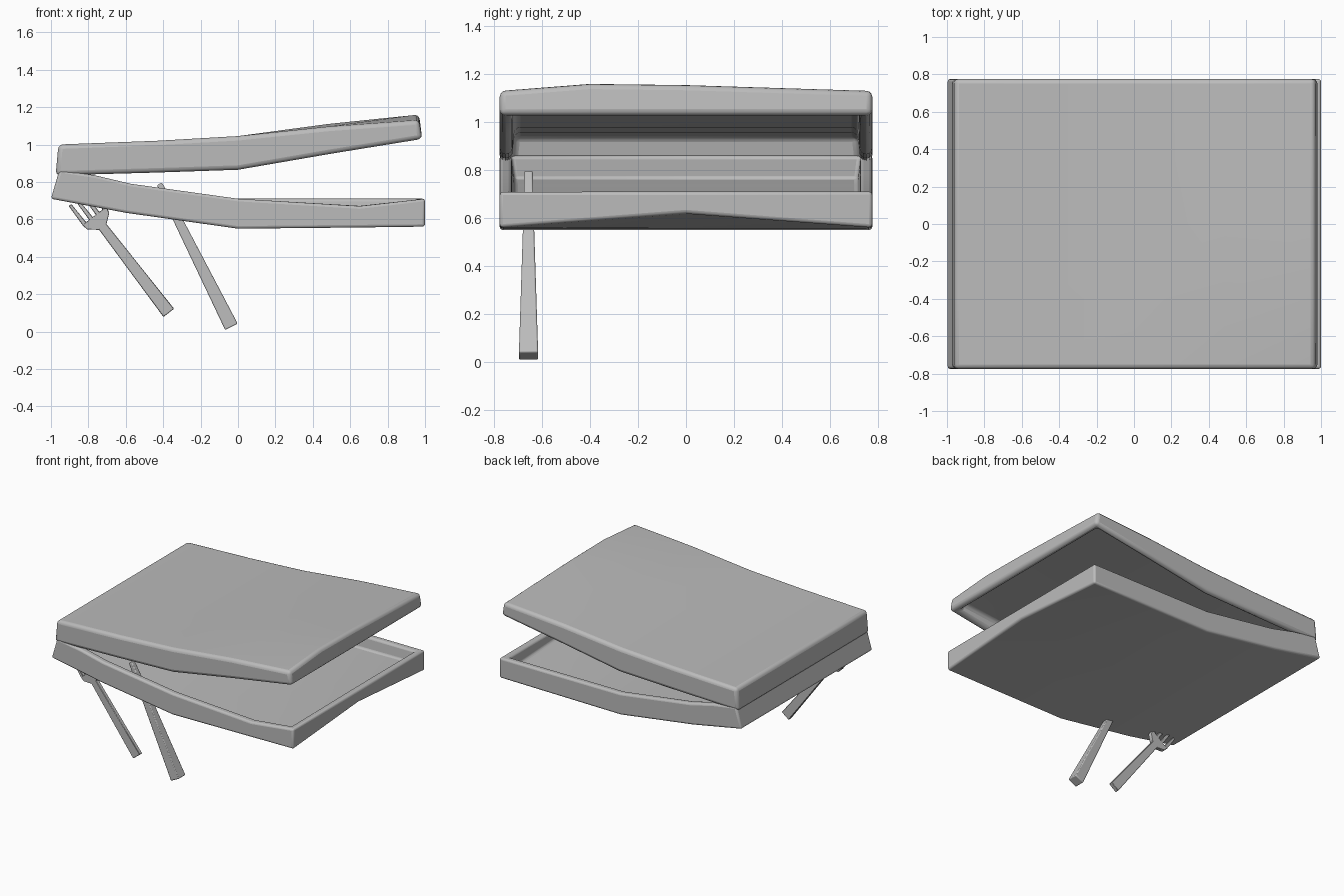
import bpy, bmesh
from math import atan2
from mathutils import Vector, Matrix

cube = bpy.data.objects.get("Cube")
if cube:
    bpy.data.objects.remove(cube, do_unlink=True)

grey = bpy.data.materials.new("plain grey")
grey.use_nodes = True
grey.diffuse_color = (0.5, 0.5, 0.5, 1)
grey.node_tree.nodes["Principled BSDF"].inputs["Base Color"].default_value = (0.5, 0.5, 0.5, 1)

HALF_Y = 0.775


def finish(name, bm, bevel, segments):
    """Turn a bmesh into a bevelled, smooth shaded object."""
    bmesh.ops.recalc_face_normals(bm, faces=bm.faces[:])
    mesh = bpy.data.meshes.new(name)
    bm.to_mesh(mesh)
    bm.free()
    mesh.materials.append(grey)
    obj = bpy.data.objects.new(name, mesh)
    bpy.context.collection.objects.link(obj)
    mod = obj.modifiers.new("soft edges", "BEVEL")
    mod.width, mod.segments = bevel, segments
    mod.limit_method, mod.angle_limit = "ANGLE", 0.75
    bpy.ops.object.select_all(action="DESELECT")
    obj.select_set(True)
    bpy.context.view_layer.objects.active = obj
    bpy.ops.object.shade_smooth_by_angle(angle=0.8)
    return obj


def along(points, x):
    """Height of a bent line at x."""
    for (x0, z0), (x1, z1) in zip(points, points[1:]):
        if x <= x1 or (x1, z1) == points[-1]:
            return z0 + (z1 - z0) * (x - x0) / (x1 - x0)


def shell(name, low, high, ends_low, ends_high, x_cuts, y_cuts, open_up, depth, shape, bevel):
    """Bent rectangular dish: low and high give the side outline."""
    bm = bmesh.new()
    bmesh.ops.create_cube(bm, size=1)
    bmesh.ops.transform(bm, matrix=Matrix.Diagonal((2, 2 * HALF_Y, 1, 1)), verts=bm.verts)
    for axis, cuts in (((1, 0, 0), x_cuts), ((0, 1, 0), y_cuts)):
        for c in cuts:
            bmesh.ops.bisect_plane(bm, geom=bm.verts[:] + bm.edges[:] + bm.faces[:],
                                   plane_co=Vector(axis) * c, plane_no=axis)
    # hollow the open side
    sign = 1 if open_up else -1
    bm.normal_update()
    mouth = [f for f in bm.faces if f.normal.z * sign > 0.9]
    bmesh.ops.inset_region(bm, faces=mouth, thickness=0.05, use_even_offset=True)
    bmesh.ops.inset_region(bm, faces=mouth, thickness=0.012, use_even_offset=True)
    for v in {v for f in mouth for v in f.verts}:
        v.co.z -= sign * depth
    # bend into shape
    for v in bm.verts:
        x, y, t = v.co.x, v.co.y, v.co.z + 0.5
        d_low, d_high = shape(x, y)
        z0, z1 = along(low, x) + d_low, along(high, x) + d_high
        left = ends_low[0] + (ends_high[0] - ends_low[0]) * t
        right = ends_low[1] + (ends_high[1] - ends_low[1]) * t
        v.co.x = x * (right if x > 0 else -left)
        v.co.z = z0 + (z1 - z0) * t
    return finish(name, bm, bevel, 3)


def tray_shape(x, y):
    arch = 0.06 * (1 - abs(y) / HALF_Y) * max(0, (x - 0.65) / 0.35)
    dip = 0.04 * max(0, 1 - abs(x - 0.65) / (0.65 if x < 0.65 else 0.35)) * max(0, min(1, -y / HALF_Y))
    return arch, -dip


def lid_shape(x, y):
    peak = along([(-HALF_Y, 0), (-0.4, 0.03), (0, 0.025), (HALF_Y, 0)], y)
    return 0, peak * max(0, x)


# Lower dish
shell("tray", [(-1, 0.71), (-0.6, 0.635), (0, 0.55), (1, 0.56)],
      [(-1, 0.865), (-0.8, 0.835), (-0.6, 0.79), (0, 0.71), (1, 0.71)],
      (-1, 1), (-0.955, 1), (-0.8, -0.6, 0, 0.65), (0,), True, 0.6, tray_shape, 0.014)

# Lid, open underneath
shell("lid", [(-1, 0.835), (-0.45, 0.85), (0, 0.865), (0.5, 0.95), (1, 1.03)],
      [(-1, 1.0), (-0.45, 1.02), (0, 1.045), (0.5, 1.095), (1, 1.13)],
      (-0.975, 0.985), (-0.96, 0.968), (-0.45, 0, 0.5), (-0.4, 0), False, 0.62, lid_shape, 0.024)


def bar(bm, stations, thick):
    """Tapered bar through (x, z, width, depth) stations in the upright plane."""
    a, b = stations[0], stations[-1]
    run = Vector((b[0] - a[0], 0, b[1] - a[1])).normalized()
    side = Vector((run.z, 0, -run.x))
    rings = []
    for x, z, w, d in stations:
        mid = Vector((x, thick, z))
        rings.append([bm.verts.new(mid + side * w * i / 2 + Vector((0, d * j / 2, 0)))
                      for i, j in ((-1, -1), (1, -1), (1, 1), (-1, 1))])
    for r, s in zip(rings, rings[1:]):
        for k in range(4):
            bm.faces.new((r[k], r[(k + 1) % 4], s[(k + 1) % 4], s[k]))
    bm.faces.new(rings[0])
    bm.faces.new(rings[-1])


# Tapered knife that passes through the dish
bm = bmesh.new()
bar(bm, [(-0.035, 0.025, 0.075, 0.08), (-0.31, 0.575, 0.05, 0.045), (-0.42, 0.79, 0.03, 0.035)], -0.655)
finish("knife", bm, 0.006, 2)

# Fork: handle, crosspiece and four tines
bm = bmesh.new()
foot, neck = Vector((-0.37, 0, 0.1)), Vector((-0.735, 0, 0.575))
run = (neck - foot).normalized()
side = Vector((run.z, 0, -run.x))


def station(p, w, d=0.03):
    return (p.x, p.z, w, d)


bar(bm, [station(foot, 0.072), station(neck, 0.05)], -0.655)
bar(bm, [station(neck - run * 0.02, 0.05), station(neck + run * 0.02, 0.15),
         station(neck + run * 0.055, 0.16)], -0.655)
for i in range(4):
    root = neck + run * 0.05 + side * (i - 1.5) * 0.045
    bar(bm, [station(root, 0.025), station(root + run * 0.13, 0.018, 0.02)], -0.655)
finish("fork", bm, 0.003, 1)
